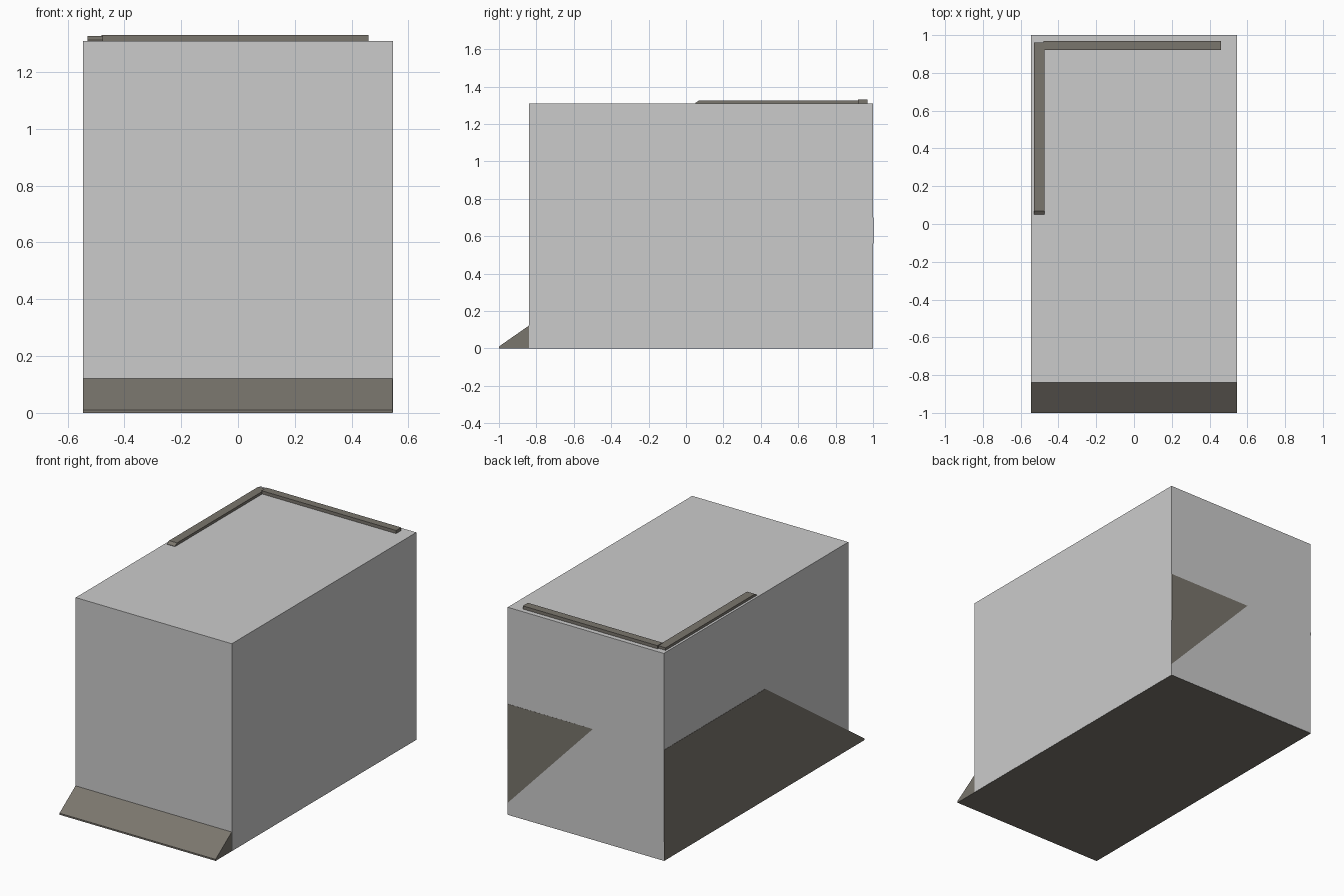
import bpy, bmesh

if "Cube" in bpy.data.objects:
    bpy.data.objects.remove(bpy.data.objects["Cube"])

def material(name, rgb):
    m = bpy.data.materials.new(name)
    m.diffuse_color = (*rgb, 1)
    m.use_nodes = True
    m.node_tree.nodes["Principled BSDF"].inputs["Base Color"].default_value = m.diffuse_color
    return m

LIGHT = material("light_grey", (0.60, 0.60, 0.60))
DARK = material("warm_dark_grey", (0.195, 0.18, 0.154))

def extrude_profile(name, profile, x0, x1, mat):
    """Extrude a (y, z) outline along x into a closed solid."""
    bm = bmesh.new()
    a = [bm.verts.new((x0, y, z)) for y, z in profile]
    b = [bm.verts.new((x1, y, z)) for y, z in profile]
    n = len(profile)
    bm.faces.new(a)
    bm.faces.new(b[::-1])
    for i in range(n):
        j = (i + 1) % n
        bm.faces.new((a[i], b[i], b[j], a[j]))
    bmesh.ops.recalc_face_normals(bm, faces=bm.faces[:])
    me = bpy.data.meshes.new(name)
    bm.to_mesh(me)
    bm.free()
    me.materials.append(mat)
    ob = bpy.data.objects.new(name, me)
    bpy.context.collection.objects.link(ob)
    return ob

# main block, a hair above the ground so the ramp forms the underside
extrude_profile("main_block", [(-0.84, 0.001), (1, 0.001), (1, 1.31), (-0.84, 1.31)],
                -0.545, 0.545, LIGHT)

# sloped base running through the block; proud on the left, flush on the right
ramp = extrude_profile("ramp_base",
                       [(-1, 0), (-1, 0.01), (-0.01, 0.70), (1, 0.70), (1, 0)],
                       -0.5465, 0.5440, DARK)
# tilt its back face slightly so only the upper right part shows
for v in ramp.data.vertices:
    if v.co.y > 0.9:
        v.co.y += 0.0015 * (-0.5 + 0.9 * v.co.x / 0.545 + 1.1 * (v.co.z - 0.33) / 0.70)

# thin L-shaped rails on the roof
extrude_profile("back_rail", [(0.92, 1.305), (0.97, 1.305), (0.97, 1.33), (0.92, 1.33)],
                -0.48, 0.46, DARK)
extrude_profile("left_rail", [(0.05, 1.305), (0.96, 1.305), (0.96, 1.326),
                              (0.07, 1.326), (0.05, 1.312)],
                -0.53, -0.475, DARK)
